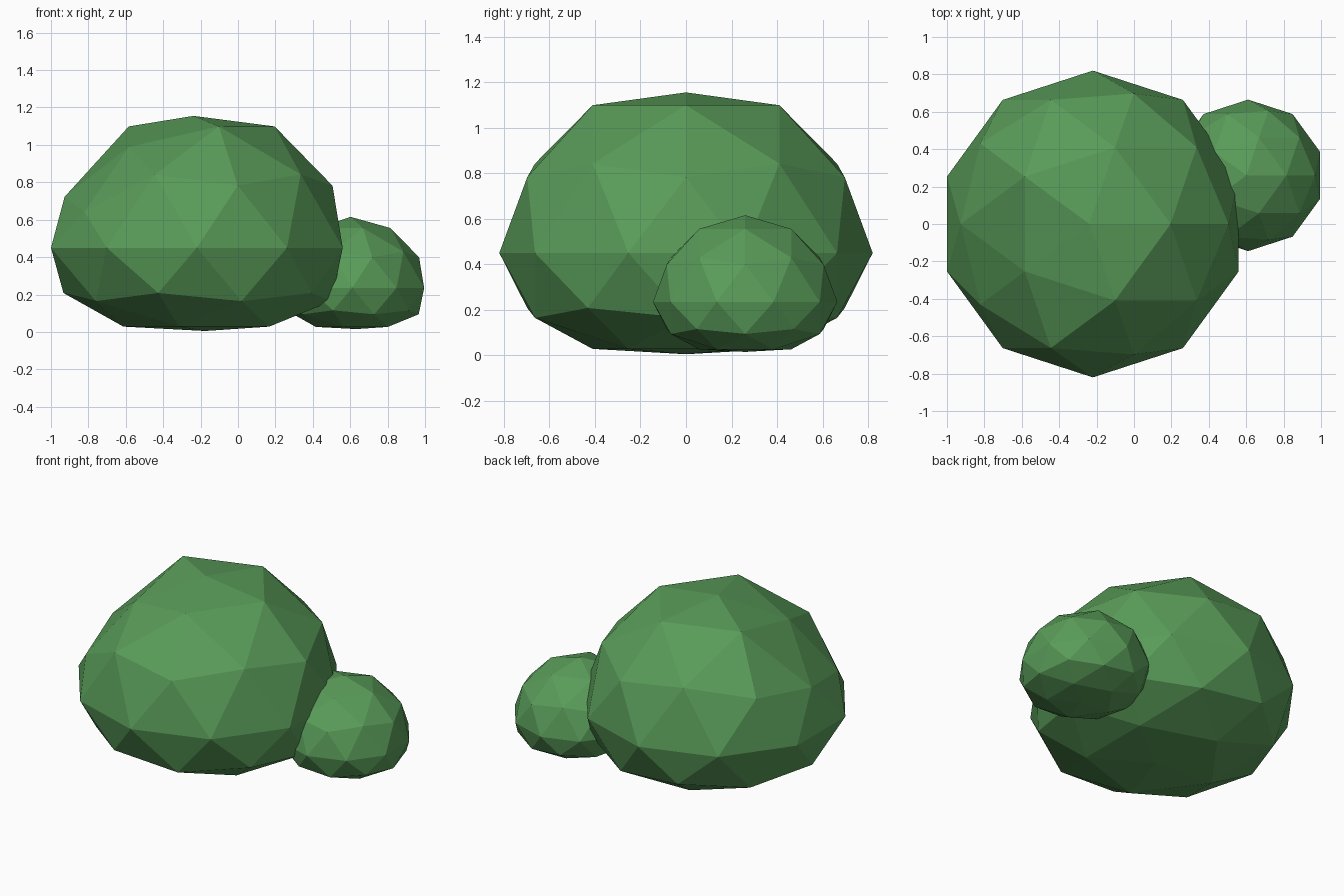
import bpy
import bmesh
from math import cos, sin, radians, sqrt
from mathutils import Vector

if "Cube" in bpy.data.objects:
    bpy.data.objects.remove(bpy.data.objects["Cube"])

green = bpy.data.materials.new("leaf_green")
green.diffuse_color = (0.10, 0.33, 0.10, 1)
green.use_nodes = True
green.node_tree.nodes["Principled BSDF"].inputs["Base Color"].default_value = green.diffuse_color


def squash(u):
    """Height of a unit-sphere level: full dome above, flattened underside."""
    if u >= 0:
        return 0.72 * u + 0.05 * u * u
    t = 1 + u
    return u * (0.445 + 0.40 * t - 0.41 * t * t)


def leaf_ball(name, centre, radius, dents=()):
    bm = bmesh.new()
    bmesh.ops.create_icosphere(bm, subdivisions=2, radius=1)
    size = radius / 0.82
    # look up the dented vertices while the ball is still a unit sphere
    drops = {}
    for angle, level, drop in dents:
        r = sqrt(1 - level * level)
        d = Vector((r * cos(radians(angle)), r * sin(radians(angle)), level))
        drops[min(bm.verts, key=lambda v: (v.co - d).length)] = drop
    for v in bm.verts:
        x, y, u = v.co
        lean = -0.018 * u if u > 0 else -0.045 * u
        v.co = (x * radius + lean * size, y * radius,
                (squash(u) - drops.get(v, 0)) * size)
    mesh = bpy.data.meshes.new(name)
    bm.to_mesh(mesh)
    bm.free()
    mesh.materials.append(green)
    obj = bpy.data.objects.new(name, mesh)
    obj.location = centre
    bpy.context.collection.objects.link(obj)
    return obj


# Large bush, with a pressed-in facet at the front left of the crown
leaf_ball("large_bush", (-0.22, 0, 0.45), 0.82,
          dents=[(0, 1.0, 0.065), (-144, 0.851, 0.11),
                 (-144, 0.447, 0.14), (180, 0.526, 0.12)])

# Small bush tucked against the right side
leaf_ball("small_bush", (0.61, 0.26, 0.235), 0.405)
